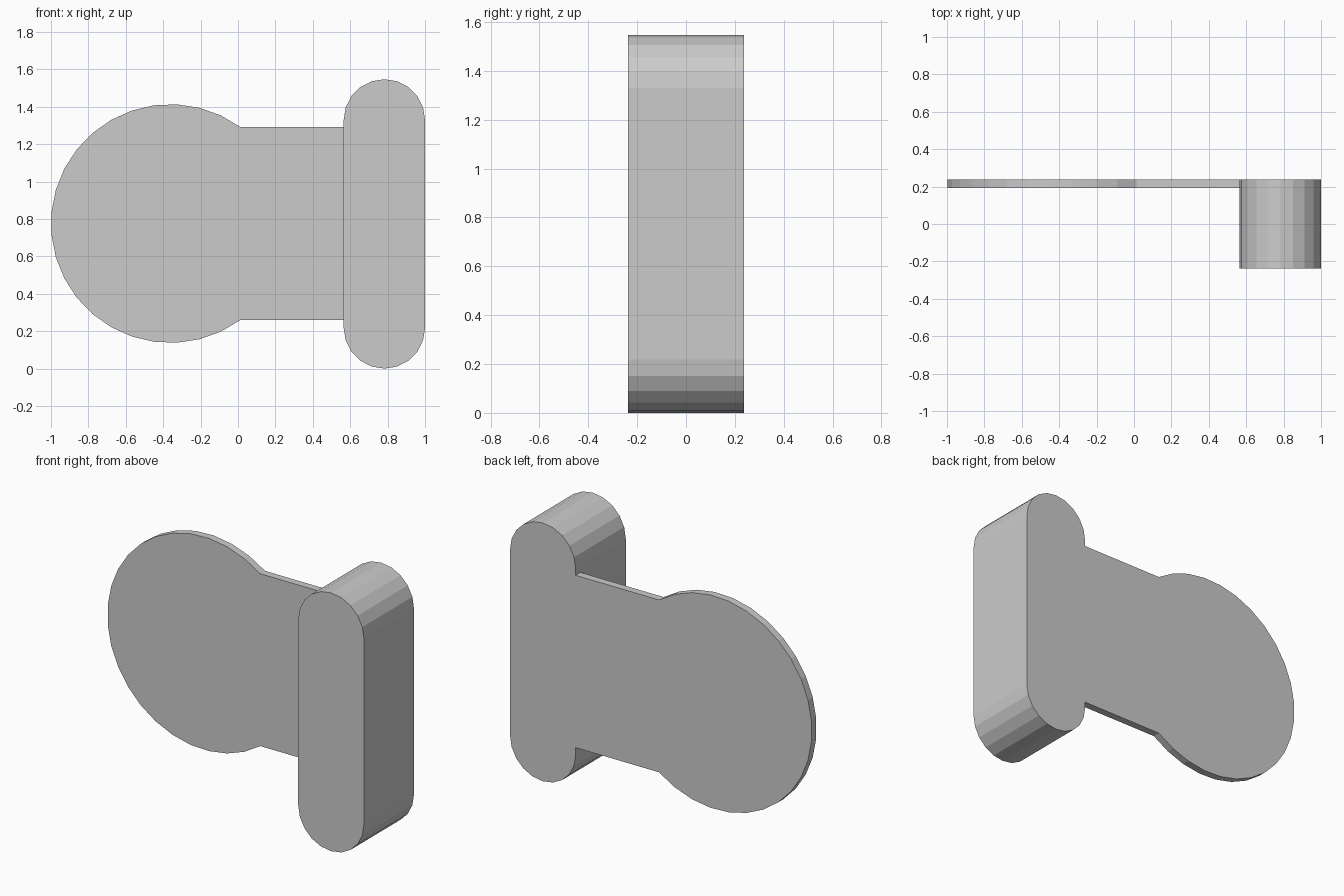
import bpy, bmesh
from math import sin, cos, radians, atan2, degrees

if "Cube" in bpy.data.objects:
    bpy.data.objects.remove(bpy.data.objects["Cube"])


def arc(cx, cz, r, a0, a1, n):
    """Points on an arc in the x-z plane, angles in degrees."""
    angles = [radians(a0 + (a1 - a0) * i / n) for i in range(n + 1)]
    return [(cx + r * cos(a), cz + r * sin(a)) for a in angles]


def extrude_profile(name, points, y0, y1):
    """Solid made from an x-z outline, running from y0 to y1."""
    bm = bmesh.new()
    face = bm.faces.new([bm.verts.new((x, y0, z)) for x, z in points])
    result = bmesh.ops.extrude_face_region(bm, geom=[face], use_keep_orig=True)
    moved = [v for v in result["geom"] if isinstance(v, bmesh.types.BMVert)]
    bmesh.ops.translate(bm, verts=moved, vec=(0, y1 - y0, 0))
    bmesh.ops.recalc_face_normals(bm, faces=bm.faces)
    mesh = bpy.data.meshes.new(name)
    bm.to_mesh(mesh)
    bm.free()
    obj = bpy.data.objects.new(name, mesh)
    bpy.context.collection.objects.link(obj)
    return obj


HALF_DEPTH = 0.237
HEIGHT = 1.547

# Thick upright bar with rounded ends
bar_r = 0.2175
bar_x = 1 - bar_r
bar = (arc(bar_x, HEIGHT - bar_r, bar_r, 0, 180, 10)
       + arc(bar_x, bar_r, bar_r, 180, 360, 10))
extrude_profile("upright_bar", bar, -HALF_DEPTH, HALF_DEPTH)

# Thin plate: round disc with a straight neck meeting the bar, flush at the back
disc_x, mid_z, disc_r = -0.362, HEIGHT / 2 + 0.002, 0.638
neck = 0.516
start = degrees(atan2(neck, (disc_r ** 2 - neck ** 2) ** 0.5))
neck_end = bar_x - bar_r
plate = (arc(disc_x, mid_z, disc_r, start, 360 - start, 23)
         + [(neck_end, mid_z - neck), (neck_end, mid_z + neck)])
extrude_profile("round_plate", plate, 0.192, HALF_DEPTH)
